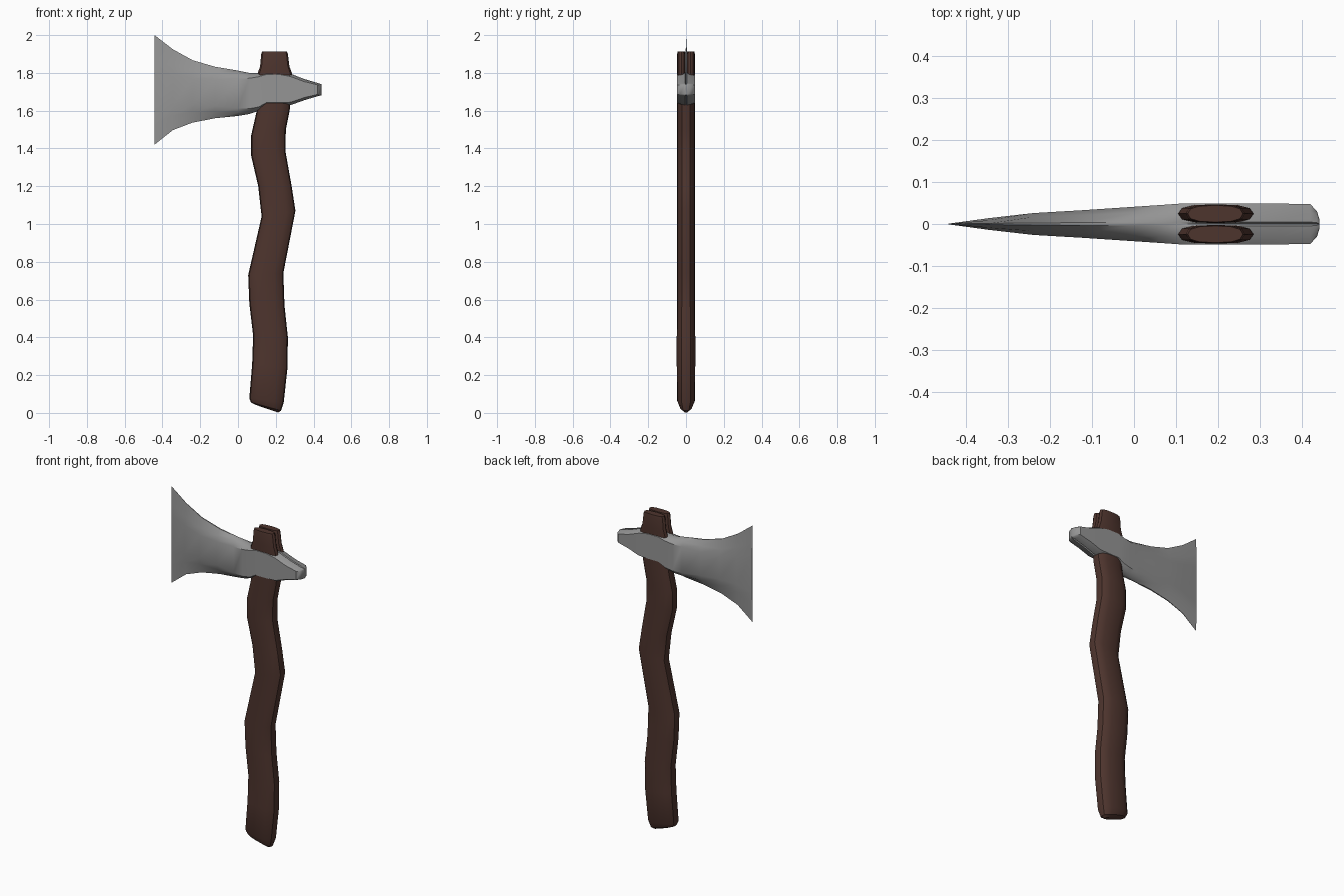
import bpy, bmesh, math

if "Cube" in bpy.data.objects:
    bpy.data.objects.remove(bpy.data.objects["Cube"])


def material(name, rgb):
    m = bpy.data.materials.new(name)
    m.diffuse_color = (*rgb, 1)
    m.use_nodes = True
    m.node_tree.nodes["Principled BSDF"].inputs["Base Color"].default_value = m.diffuse_color
    return m


WOOD = material("dark brown wood", (0.076, 0.035, 0.027))
STEEL = material("grey steel", (0.30, 0.30, 0.30))


def loft(name, rings, mat, angle=30):
    """Skin a list of equal-length point rings and cap both ends."""
    bm = bmesh.new()
    vs = [[bm.verts.new(p) for p in r] for r in rings]
    n = len(vs[0])
    for a, b in zip(vs, vs[1:]):
        for i in range(n):
            j = (i + 1) % n
            bm.faces.new((a[i], a[j], b[j], b[i]))
    bm.faces.new(vs[0])
    bm.faces.new(vs[-1])
    bmesh.ops.recalc_face_normals(bm, faces=bm.faces)
    me = bpy.data.meshes.new(name)
    bm.to_mesh(me)
    bm.free()
    me.materials.append(mat)
    ob = bpy.data.objects.new(name, me)
    bpy.context.collection.objects.link(ob)
    bpy.ops.object.select_all(action='DESELECT')
    ob.select_set(True)
    bpy.context.view_layer.objects.active = ob
    bpy.ops.object.shade_smooth_by_angle(angle=math.radians(angle))
    return ob


def oval(left, right, hy, cy=0, n=16, power=2.6):
    """Squarish oval ring spanning from left (x, z) to right (x, z)."""
    ring = []
    for i in range(n):
        t = 2 * math.pi * i / n
        c, s = math.cos(t), math.sin(t)
        c = math.copysign(abs(c) ** (2 / power), c)
        s = math.copysign(abs(s) ** (2 / power), s)
        k = (c + 1) / 2
        ring.append((left[0] + (right[0] - left[0]) * k, cy + hy * s,
                     left[1] + (right[1] - left[1]) * k))
    return ring


# Handle: crooked haft with a slanted, rounded foot
handle = [
    ((.095, .042), (.212, .002), .014),
    ((.068, .056), (.228, .012), .032),
    ((.060, .078), (.242, .055), .048),
    ((.075, .26), (.262, .24), .049),
    ((.080, .41), (.264, .40), .049),
    ((.060, .58), (.246, .57), .047),
    ((.054, .73), (.240, .74), .047),
    ((.125, 1.04), (.304, 1.07), .047),
    ((.107, 1.20), (.284, 1.20), .047),
    ((.070, 1.36), (.252, 1.38), .047),
    ((.070, 1.47), (.253, 1.50), .047),
    ((.097, 1.59), (.275, 1.61), .047),
    ((.105, 1.78), (.285, 1.78), .046),
]
loft("handle", [oval(*s) for s in handle], WOOD)

# Split top of the handle: two lobes with a groove between
for side, tag in ((-1, "front"), (1, "back")):
    lobes = [(.105, .285, 1.76, .0225), (.105, .285, 1.80, .0225),
             (.117, .272, 1.835, .0225), (.123, .264, 1.90, .0225),
             (.128, .259, 1.913, .020)]
    loft("handle_top_" + tag,
         [oval((a, z), (b, z), h, side * .0245, 12) for a, b, z, h in lobes], WOOD)


# Axe head: x, bottom z, top z, half thickness, flat share, edge rounding, seam depth
head = [
    (-.442, 1.42, 2.00, .0008, .40, .40, 0),
    (-.345, 1.497, 1.925, .014, .40, .40, 0),
    (-.24, 1.537, 1.867, .026, .42, .42, 0),
    (-.12, 1.560, 1.832, .033, .52, .50, 0),
    (.00, 1.572, 1.812, .041, .66, .60, 0),
    (.06, 1.582, 1.800, .045, .74, .65, 0),
    (.11, 1.600, 1.800, .0485, .80, .65, .002),
    (.15, 1.628, 1.806, .0485, .84, .65, .004),
    (.22, 1.628, 1.806, .0485, .84, .65, .006),
    (.28, 1.630, 1.795, .0485, .82, .65, .008),
    (.35, 1.655, 1.768, .0485, .75, .65, .008),
    (.42, 1.676, 1.747, .0475, .72, .65, .008),
    (.436, 1.680, 1.742, .030, .75, .65, .008),
    (.442, 1.682, 1.740, .010, .80, .65, .006),
]


def head_ring(x, lo, hi, y, flat, w, seam):
    c, h = (lo + hi) / 2, (hi - lo) / 2
    mid = flat + (1 - flat) * w
    side = [(.1 * y, h), (.65 * y, mid * h), (y, flat * h),
            (y, -flat * h), (.65 * y, -mid * h), (.1 * y, -h)]
    pts = ([(0, h - seam)] + side + [(0, -h + seam)]
           + [(-a, b) for a, b in reversed(side)])
    return [(x, a, c + b) for a, b in pts]


loft("axe_head", [head_ring(*s) for s in head], STEEL, 35)
